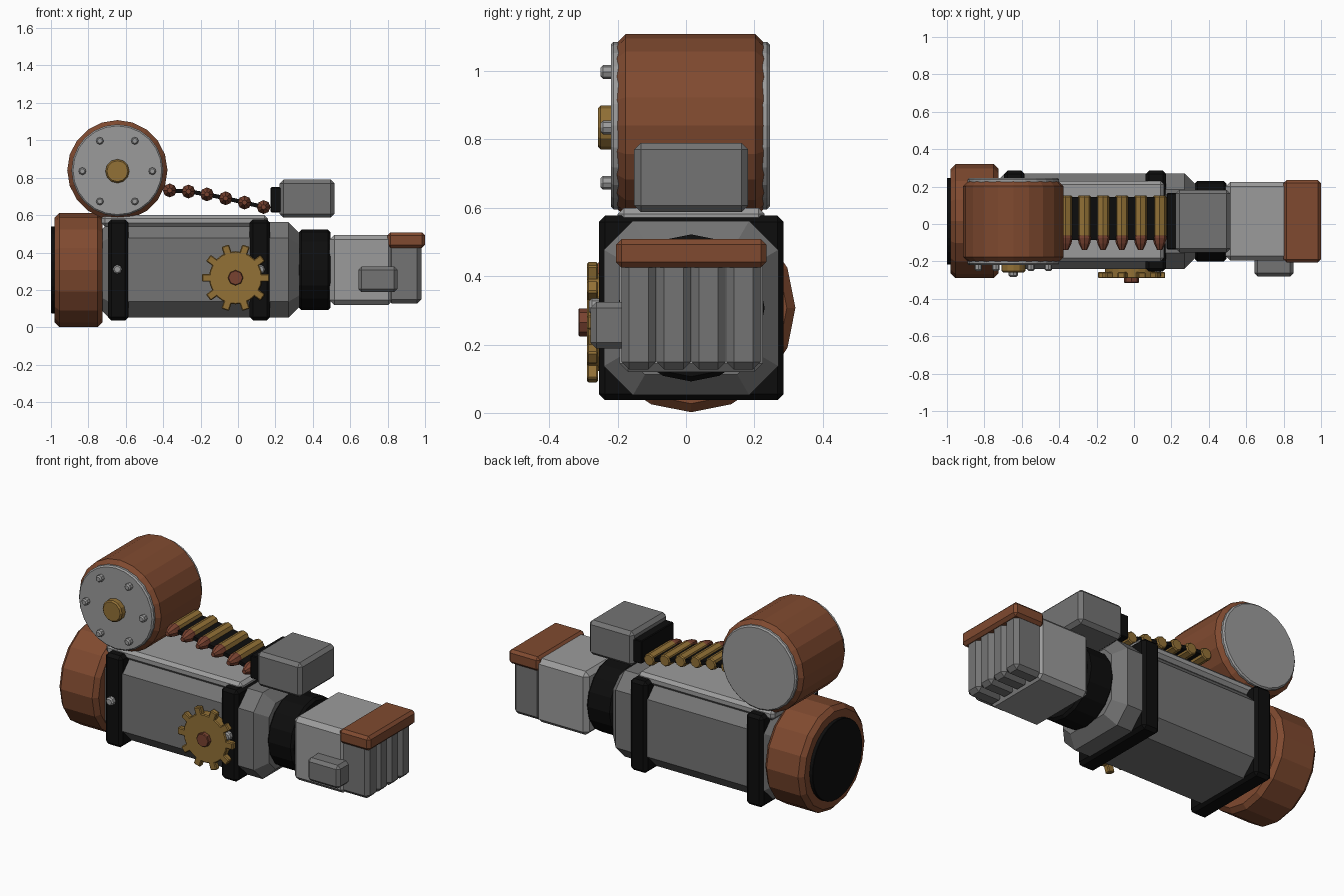
import bpy, bmesh, math
from mathutils import Vector

if "Cube" in bpy.data.objects:
    bpy.data.objects.remove(bpy.data.objects["Cube"])

YC, ZC = 0.015, 0.307   # axis shared by the body parts


def material(name, color):
    m = bpy.data.materials.new(name)
    m.diffuse_color = (*color, 1)
    m.use_nodes = True
    m.node_tree.nodes["Principled BSDF"].inputs["Base Color"].default_value = m.diffuse_color
    return m


STEEL = material("steel grey", (0.175, 0.175, 0.175))
LIGHT = material("light grey", (0.33, 0.33, 0.33))
RUST = material("rust brown", (0.215, 0.068, 0.029))
COPPER = material("copper", (0.19, 0.055, 0.03))
BRASS = material("brass", (0.29, 0.165, 0.037))
BLACK = material("black", (0.004, 0.004, 0.004))


def finish(bm, name, mat):
    bmesh.ops.recalc_face_normals(bm, faces=bm.faces[:])
    me = bpy.data.meshes.new(name)
    bm.to_mesh(me)
    bm.free()
    me.materials.append(mat)
    ob = bpy.data.objects.new(name, me)
    bpy.context.collection.objects.link(ob)
    return ob


def box(name, mat, x, y, z, bevel=0.0):
    """Box from (low, high) ranges with a one-step chamfer."""
    bm = bmesh.new()
    bmesh.ops.create_cube(bm, size=1)
    for v in bm.verts:
        v.co = Vector([(r[0] + r[1]) / 2 + c * (r[1] - r[0]) for r, c in zip((x, y, z), v.co)])
    if bevel:
        bmesh.ops.bevel(bm, geom=bm.edges[:], offset=bevel, segments=1,
                        affect='EDGES', profile=0.5)
    return finish(bm, name, mat)


def loft(name, mat, axis, a, b, sections):
    """Joins outlines placed along x or y; a, b is the centre across the axis."""
    bm = bmesh.new()
    rings = []
    for t, pts in sections:
        rings.append([bm.verts.new((t, a + u, b + v) if axis == 'x' else (a + u, t, b + v))
                      for u, v in pts])
    n = len(rings[0])
    for r, s in zip(rings, rings[1:]):
        for i in range(n):
            bm.faces.new((r[i], r[(i + 1) % n], s[(i + 1) % n], s[i]))
    bm.faces.new(rings[0])
    bm.faces.new(rings[-1])
    return finish(bm, name, mat)


def lathe(name, mat, axis, a, b, n, profile):
    """Turned part: profile of (position, radius) pairs."""
    def circle(r):
        return [(r * math.cos(2 * math.pi * i / n), r * math.sin(2 * math.pi * i / n))
                for i in range(n)]
    return loft(name, mat, axis, a, b, [(t, circle(r)) for t, r in profile])


def drum(name, mat, axis, a, b, n, lo, hi, r, bevel):
    return lathe(name, mat, axis, a, b, n,
                 [(lo, r - bevel), (lo + bevel, r), (hi - bevel, r), (hi, r - bevel)])


def octagon(h, c):
    k = h - c
    return [(h, -k), (h, k), (k, h), (-k, h), (-h, k), (-h, -k), (-k, -h), (k, -h)]


# Main body with chamfered corners and tapered ends
loft("body", STEEL, 'x', YC, ZC, [
    (-0.745, octagon(0.20, 0.06)), (-0.69, octagon(0.255, 0.085)),
    (0.27, octagon(0.255, 0.085)), (0.33, octagon(0.195, 0.06))])
box("top_plate", LIGHT, (-0.73, 0.16), (YC - 0.215, YC + 0.215), (0.54, 0.60), 0.018)

# Square clamping bands and their bolts
for i, (x0, x1) in enumerate(((-0.695, -0.585), (0.062, 0.172))):
    box(f"band_{i}", BLACK, (x0, x1), (YC - 0.27, YC + 0.27), (ZC - 0.27, ZC + 0.27), 0.018)
    drum(f"band_bolt_{i}", LIGHT, 'y', (-0.645, 0.12)[i], 0.31, 8, -0.283, -0.24, 0.025, 0.008)

# Round left end and right neck
drum("left_drum", RUST, 'x', YC, ZC, 16, -0.98, -0.725, 0.305, 0.025)
drum("left_cap", BLACK, 'x', YC, ZC, 32, -1.0, -0.97, 0.232, 0.002)
drum("neck", BLACK, 'x', YC, ZC, 16, 0.325, 0.495, 0.215, 0.014)

# Rear block with ribs, cap and side box
box("rear_block", LIGHT, (0.49, 0.83), (YC - 0.21, YC + 0.21), (0.12, 0.495), 0.025)
for i in range(4):
    y = YC + (i - 1.5) * 0.102
    box(f"rib_{i}", STEEL, (0.80, 0.98), (y - 0.05, y + 0.05), (0.127, 0.46), 0.022)
box("rear_cap", RUST, (0.80, 1.0), (YC - 0.22, YC + 0.22), (0.425, 0.508), 0.016)
box("side_box", STEEL, (0.643, 0.853), (-0.28, -0.17), (0.188, 0.325), 0.018)

# Large drum on top with end discs, hub and bolts
DX, DZ = -0.645, 0.84
drum("top_drum", RUST, 'y', DX, DZ, 20, -0.202, 0.228, 0.268, 0.025)
drum("front_disc", LIGHT, 'y', DX, DZ, 24, -0.22, -0.19, 0.245, 0.008)
drum("back_disc", LIGHT, 'y', DX, DZ, 24, 0.215, 0.245, 0.245, 0.008)
drum("disc_hub", BRASS, 'y', DX, DZ - 0.005, 12, -0.258, -0.21, 0.064, 0.008)
for i in range(6):
    t = i * math.pi / 3
    drum(f"disc_bolt_{i}", LIGHT, 'y', DX + 0.187 * math.cos(t), DZ - 0.005 + 0.187 * math.sin(t),
         8, -0.25, -0.21, 0.02, 0.007)

# Front gear: disc, ten teeth and axle
GX, GZ = -0.013, 0.265
drum("gear_disc", BRASS, 'y', GX, GZ, 24, -0.29, -0.235, 0.142, 0.005)
for i in range(10):
    tooth = box(f"gear_tooth_{i}", BRASS, (0.125, 0.18), (-0.29, -0.257), (-0.021, 0.021), 0.005)
    tooth.location = (GX, 0, GZ)
    tooth.rotation_euler = (0, i * math.pi / 5, 0)
drum("gear_axle", COPPER, 'y', GX, GZ, 8, -0.315, -0.23, 0.041, 0.004)

# Feed box with black inlet
box("feed_box", STEEL, (0.223, 0.515), (YC - 0.167, YC + 0.167), (0.587, 0.79), 0.02)
box("feed_inlet", BLACK, (0.175, 0.24), (YC - 0.15, YC + 0.15), (0.615, 0.75), 0.004)

# Belt of pointed rods joined by links
path = [(-0.365, 0.732), (-0.265, 0.726), (-0.166, 0.711), (-0.066, 0.69),
        (0.035, 0.667), (0.137, 0.643)]
for i, (x, z) in enumerate(path):
    lathe(f"rod_{i}", BRASS, 'y', x, z, 8,
          [(-0.068, 0.033), (-0.06, 0.036), (0.145, 0.036), (0.152, 0.03)])
    lathe(f"rod_tip_{i}", COPPER, 'y', x, z, 8,
          [(-0.06, 0.035), (-0.075, 0.037), (-0.105, 0.03), (-0.14, 0.013)])
for i, ((x0, z0), (x1, z1)) in enumerate(zip(path, path[1:])):
    link = box(f"link_{i}", BLACK, (-0.05, 0.05), (-0.085, 0.145), (-0.011, 0.011))
    link.location = ((x0 + x1) / 2, 0, (z0 + z1) / 2)
    link.rotation_euler = (0, -math.atan2(z1 - z0, x1 - x0), 0)
